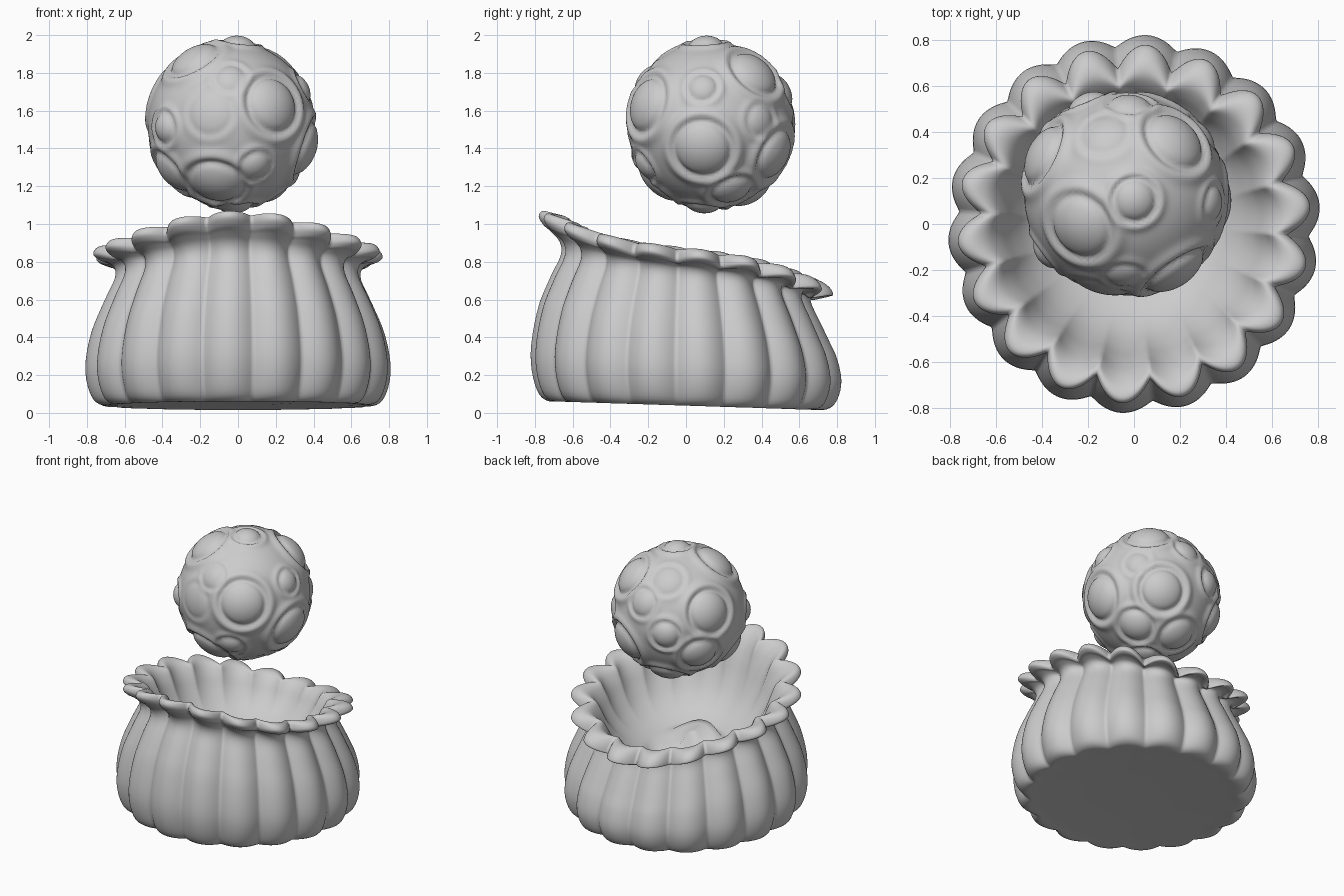
import bpy, bmesh, math
from mathutils import Vector

if "Cube" in bpy.data.objects:
    bpy.data.objects.remove(bpy.data.objects["Cube"])

LOBES, SEG = 18, 18
PHASE = math.radians(6)


def spline(pts, n):
    """Catmull-Rom resampling of a profile."""
    p = [Vector(q) for q in pts]
    p = [p[0]] + p + [p[-1]]
    out = []
    for i in range(1, len(p) - 2):
        a, b, c, d = p[i - 1:i + 3]
        for k in range(n):
            t = k / n
            out.append(0.5 * (2 * b + (c - a) * t + (2 * a - 5 * b + 4 * c - d) * t * t
                              + (3 * b - a - 3 * c + d) * t ** 3))
    return out + [p[-2]]


def finish(bm, name):
    bmesh.ops.recalc_face_normals(bm, faces=bm.faces)
    me = bpy.data.meshes.new(name)
    bm.to_mesh(me)
    bm.free()
    me.shade_smooth()
    ob = bpy.data.objects.new(name, me)
    bpy.context.collection.objects.link(ob)
    return ob


# Fluted pot: (crest radius, height fraction, groove depth), outside up, over the lip, down the bowl
profile = spline([
    (.30, .02, 0), (.62, .01, .01), (.735, .01, .045), (.79, .09, .055), (.812, .25, .055),
    (.78, .46, .055), (.71, .66, .05), (.655, .80, .05), (.66, .87, .06),
    (.705, .905, .08), (.745, .92, .10), (.77, .95, .11), (.75, .99, .105), (.70, 1.0, .085),
    (.64, .965, .055), (.585, .88, .03), (.53, .76, .015), (.46, .65, .005),
    (.36, .56, 0), (.22, .50, 0), (.07, .48, 0)], 4)

bm = bmesh.new()
N = LOBES * SEG
rings = []
for r0, t, depth in profile:
    ring = []
    for i in range(N):
        a = PHASE + 2 * math.pi * i / N
        s = math.sin(a)
        groove = 1 - (math.cos(LOBES * (a - PHASE) / 2) ** 2 + .004) ** .42
        r = (r0 - depth * groove) * (1 + .015 * s * s)
        base = .035 - .025 * s * r0 / .8
        q = s * r0 / .75 if t > .5 else s
        top = .875 - .085 * q - .12 * q ** 3          # rim is high in front, low behind
        z = base + t * (top - base) - .5 * max(0, depth - .05) * groove
        ring.append(bm.verts.new((r * math.cos(a), r * s, z)))
    rings.append(ring)
for lo, hi in zip(rings, rings[1:]):
    for i in range(N):
        j = (i + 1) % N
        bm.faces.new((lo[i], lo[j], hi[j], hi[i]))
bm.faces.new(rings[0])
bm.faces.new(rings[-1])
finish(bm, "fluted_pot")

# Bumpy ball: (direction, angular radius, dome height)
domes = [
    ((.53, -.80, .25), .36, .04), ((-.80, -.60, -.04), .20, .035), ((-.18, -.65, -.73), .36, .035),
    ((.31, -.80, -.50), .20, .03), ((-.25, -.95, .15), .28, .01), ((0, -.80, .55), .20, .02),
    ((.93, -.10, -.30), .36, .04), ((.88, -.10, .45), .19, .025), ((.10, -.06, 1), .22, .035),
    ((-.45, -.33, .80), .34, .035), ((.50, .53, .62), .34, .04), ((.45, .80, -.38), .34, .04),
    ((.52, .26, -.80), .27, .035), ((.78, .60, .05), .20, .02), ((-.85, .41, .32), .34, .04),
    ((-.38, .92, 0), .22, .035), ((-.75, .54, -.36), .30, .04), ((-.75, -.30, -.60), .30, .03),
    ((-.20, .60, .75), .25, .015), ((-.10, .50, -.85), .30, .035),
    ((.05, -.10, -1), .24, .035), ((.05, .90, .42), .22, .025)]
domes = [(Vector(d).normalized(), r, h) for d, r, h in domes]

bm = bmesh.new()
bmesh.ops.create_icosphere(bm, subdivisions=6, radius=1)
centre = Vector((-.04, .13, 1.527))
for v in bm.verts:
    d = v.co.normalized()
    up, ridge, dip = 0, 0, 0
    for c, r, h in domes:
        t = math.acos(max(-1, min(1, d.dot(c)))) / r
        if t < 1:
            up += h * (1 - t * t) ** .9
        ridge += (.5 * h * math.exp(-((t - 1.22) / .2) ** 2)) ** 2
        dip = max(dip, .4 * h * math.exp(-((t - .98) / .09) ** 2))
    v.co = centre + d * (.438 + max(up, math.sqrt(ridge)) - dip)
bmesh.ops.smooth_vert(bm, verts=bm.verts, factor=.5, use_axis_x=True, use_axis_y=True, use_axis_z=True)
finish(bm, "bumpy_ball")
